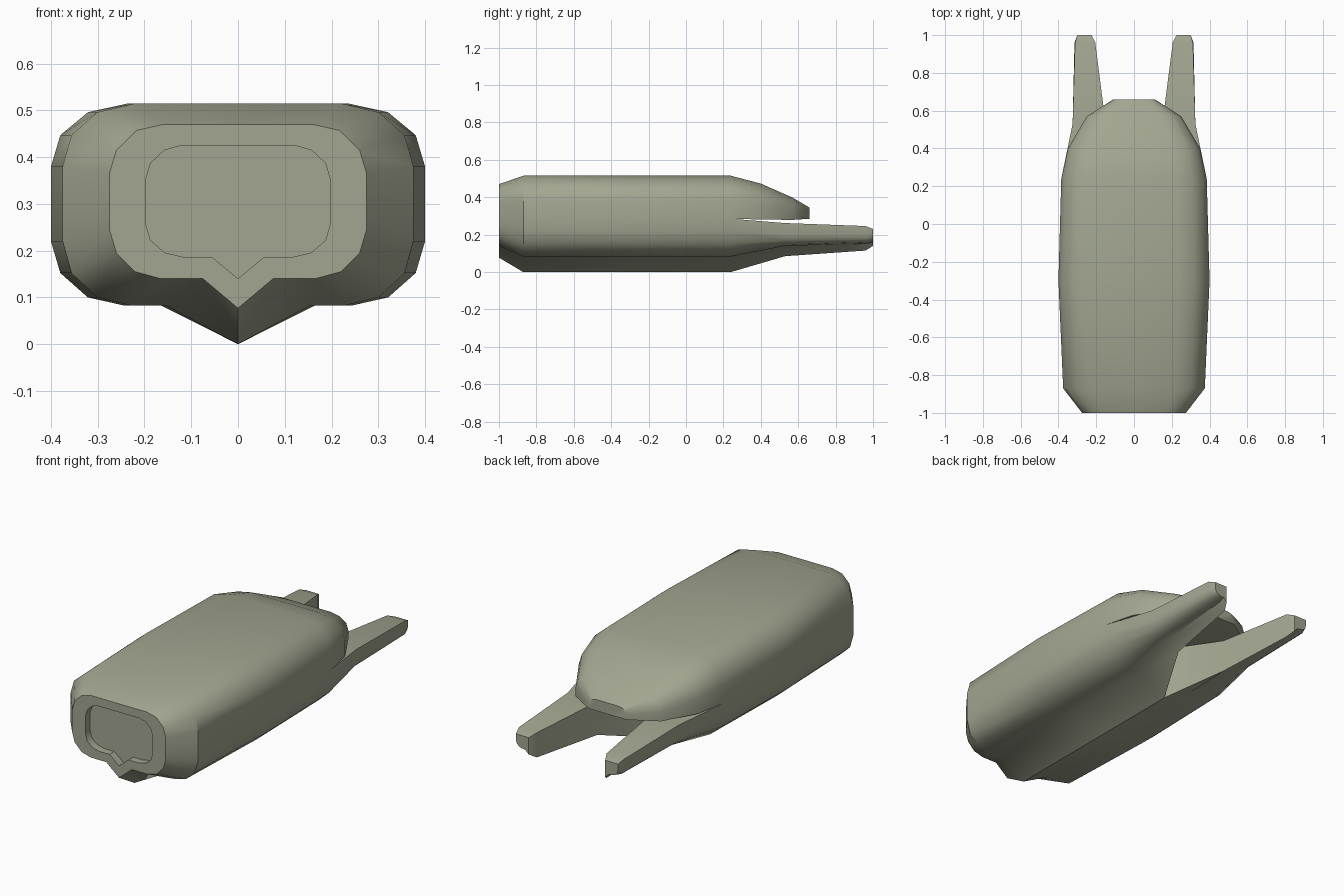
import bpy, bmesh, math

if "Cube" in bpy.data.objects:
    bpy.data.objects.remove(bpy.data.objects["Cube"])

# Half cross-section of the hull, top centre to keel; index WAIST is where nose and prongs split
PROFILE = [(0, .515), (.235, .515), (.321, .496), (.38, .447), (.4, .38), (.4, .285),
           (.4, .22), (.38, .152), (.321, .1), (.245, .083), (.165, .083), (0, 0)]
FRONT = [(0, .47), (.16, .47), (.218, .457), (.26, .415), (.275, .365), (.275, .285),
         (.275, .245), (.26, .195), (.22, .155), (.165, .14), (.075, .14), (0, .077)]
PANEL = [(0, .425), (.12, .425), (.157, .415), (.187, .387), (.198, .35), (.198, .285),
         (.198, .26), (.187, .222), (.157, .196), (.115, .186), (.055, .186), (0, .14)]
WAIST = 5

bm = bmesh.new()


def widen(w):
    return [(x * w / .4, z) for x, z in PROFILE]


def loft(sections, side, closed=False, cap_start=False, cap_end=False):
    """Skin (y, points) sections on one side of the centre line."""
    rings = [[bm.verts.new((side * x, y, z)) for x, z in pts] for y, pts in sections]
    n = len(rings[0])
    for a, b in zip(rings, rings[1:]):
        for i in range(n if closed else n - 1):
            j = (i + 1) % n
            bm.faces.new((a[i], a[j], b[j], b[i]))
    if cap_start:
        bm.faces.new(rings[0])
    if cap_end:
        bm.faces.new(rings[-1])


def nose_section(y, w, top, bottom):
    pts = [(x * w / .4, bottom + (z - .285) * (top - bottom) / .23)
           for x, z in PROFILE[:WAIST + 1]]
    return y, pts + [(0, bottom)]


# Main hull with recessed front panel
hull = [(-.96, PANEL), (-1, PANEL), (-1, FRONT), (-.87, widen(.375)),
        (-.3, widen(.4)), (.24, widen(.385))]

# Upper nose, open along its centre line
nose = [nose_section(*s) for s in ((.24, .385, .515, .285), (.4, .35, .473, .281),
                                   (.57, .25, .398, .279), (.66, .11, .345, .285))]

# Lower prong, a closed tube swept back from the keel
prong = [(.24, widen(.385)[WAIST:] + [(0, .285)]),
         (.53, [(.325, .262), (.325, .2), (.315, .17), (.285, .147), (.25, .14),
                (.21, .14), (.15, .085), (.15, .262)]),
         (.96, [(.312, .246), (.315, .195), (.31, .175), (.292, .16), (.265, .155),
                (.24, .152), (.205, .115), (.205, .246)]),
         (1, [(.3, .23), (.3, .2), (.296, .182), (.283, .168), (.265, .162),
              (.245, .16), (.225, .14), (.225, .23)])]

for side in (1, -1):
    loft(hull, side, cap_start=True)
    loft(nose, side, cap_end=True)
    loft(prong, side, closed=True, cap_end=True)

bmesh.ops.remove_doubles(bm, verts=bm.verts, dist=1e-4)
bmesh.ops.recalc_face_normals(bm, faces=bm.faces)

mesh = bpy.data.meshes.new("hull")
bm.to_mesh(mesh)
bm.free()
body = bpy.data.objects.new("hull", mesh)
bpy.context.collection.objects.link(body)

# One olive grey paint
paint = bpy.data.materials.new("olive grey")
paint.diffuse_color = (.36, .38, .28, 1)
paint.use_nodes = True
paint.node_tree.nodes["Principled BSDF"].inputs["Base Color"].default_value = paint.diffuse_color
mesh.materials.append(paint)

bpy.context.view_layer.objects.active = body
body.select_set(True)
bpy.ops.object.shade_smooth_by_angle(angle=math.radians(35))
